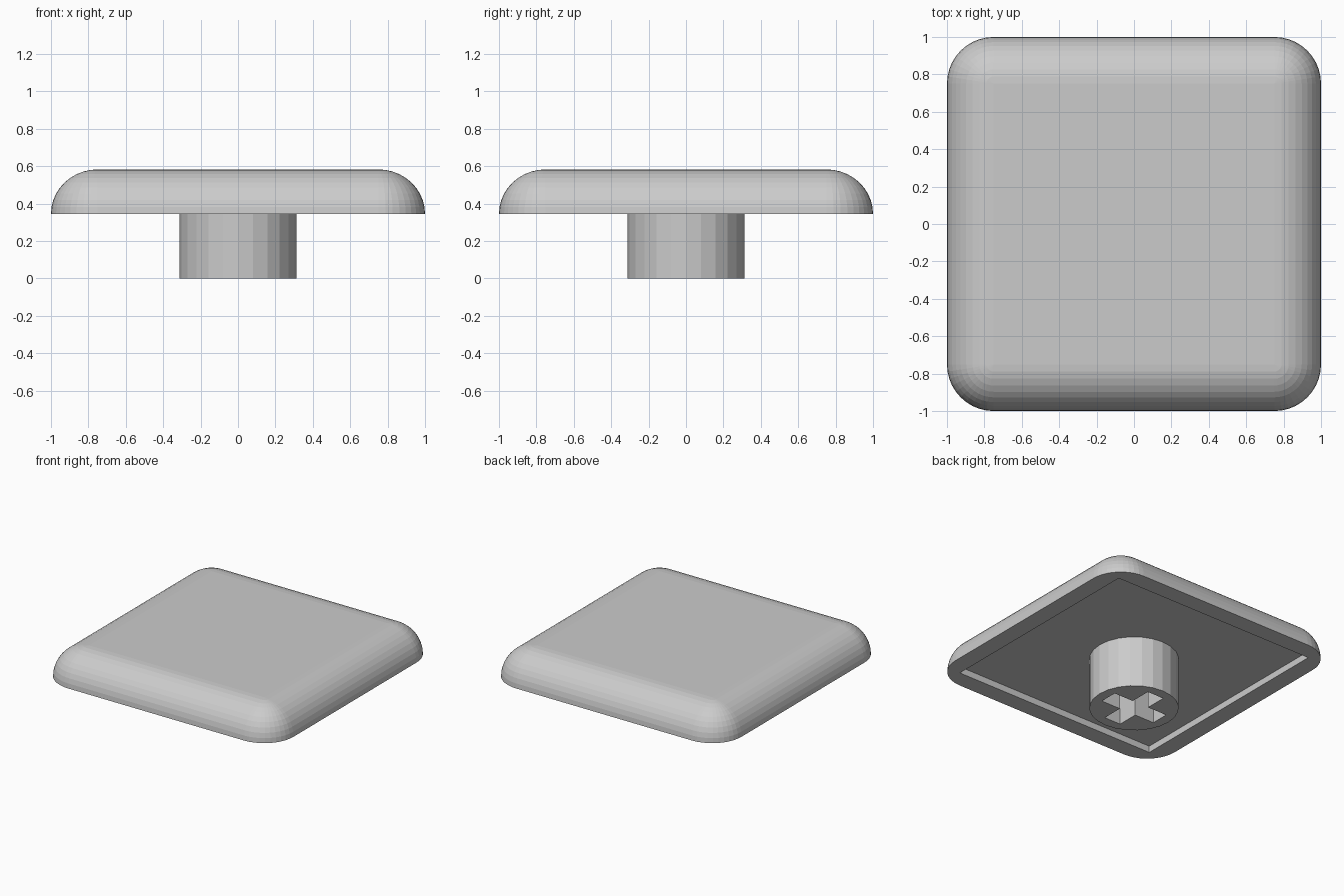
import bpy, bmesh, math

if "Cube" in bpy.data.objects:
    bpy.data.objects.remove(bpy.data.objects["Cube"])

grey = bpy.data.materials.new("light grey plastic")
grey.diffuse_color = (0.6, 0.6, 0.6, 1)
grey.use_nodes = True
grey.node_tree.nodes["Principled BSDF"].inputs["Base Color"].default_value = grey.diffuse_color

RIM, TOP, FLOOR = 0.345, 0.583, 0.395   # cap underside, cap top, pocket ceiling
R, N = 0.25, 10                         # edge rounding and its segments
POCKET = 0.865                          # half width of the pocket


def make(name, bm):
    bmesh.ops.recalc_face_normals(bm, faces=bm.faces)
    mesh = bpy.data.meshes.new(name)
    bm.to_mesh(mesh)
    bm.free()
    mesh.materials.append(grey)
    obj = bpy.data.objects.new(name, mesh)
    bpy.context.collection.objects.link(obj)
    return obj


def box(bm, sx, sy, z0, z1):
    verts = bmesh.ops.create_cube(bm, size=1)["verts"]
    for v in verts:
        v.co = (v.co.x * sx, v.co.y * sy, z0 + (v.co.z + 0.5) * (z1 - z0))


def cut(obj, cutter):
    cutter.hide_render = True
    cutter.hide_set(True)
    mod = obj.modifiers.new("cut", 'BOOLEAN')
    mod.operation = 'DIFFERENCE'
    mod.solver = 'EXACT'
    mod.object = cutter


# Cap: rounded-square rings following a quarter-round profile
bm = bmesh.new()
rings = []
for i in range(N + 1):
    t = math.pi / 2 * i / N
    r, z = R * math.cos(t), RIM + (TOP - RIM) * math.sin(t)
    ring = []
    for k in range(4):
        a0 = math.pi / 2 * k
        cx = (1 - R) * (1 if k in (0, 3) else -1)
        cy = (1 - R) * (1 if k in (0, 1) else -1)
        for j in range(N + 1):
            a = a0 + math.pi / 2 * j / N
            ring.append(bm.verts.new((cx + r * math.cos(a), cy + r * math.sin(a), z)))
    rings.append(ring)
count = len(rings[0])
for lo, hi in zip(rings, rings[1:]):
    for j in range(count):
        n = (j + 1) % count
        bm.faces.new((lo[j], lo[n], hi[n], hi[j]))
bm.faces.new(rings[-1])
bm.faces.new(rings[0][::-1])
bmesh.ops.remove_doubles(bm, verts=bm.verts, dist=1e-5)
cap = make("key_cap", bm)

# Shallow square pocket in the underside
bm = bmesh.new()
box(bm, 2 * POCKET, 2 * POCKET, 0.2, FLOOR)
cut(cap, make("pocket_cutter", bm))

# Round stem
bm = bmesh.new()
bmesh.ops.create_cone(bm, cap_ends=True, segments=24, radius1=0.313, radius2=0.313, depth=FLOOR + 0.01)
bmesh.ops.translate(bm, verts=bm.verts, vec=(0, 0, (FLOOR + 0.01) / 2))
stem = make("stem", bm)

# Cross-shaped socket through the stem
for name, sx, sy in (("socket_cutter_x", 0.47, 0.14), ("socket_cutter_y", 0.14, 0.47)):
    bm = bmesh.new()
    box(bm, sx, sy, -0.1, 0.5)
    cut(stem, make(name, bm))
